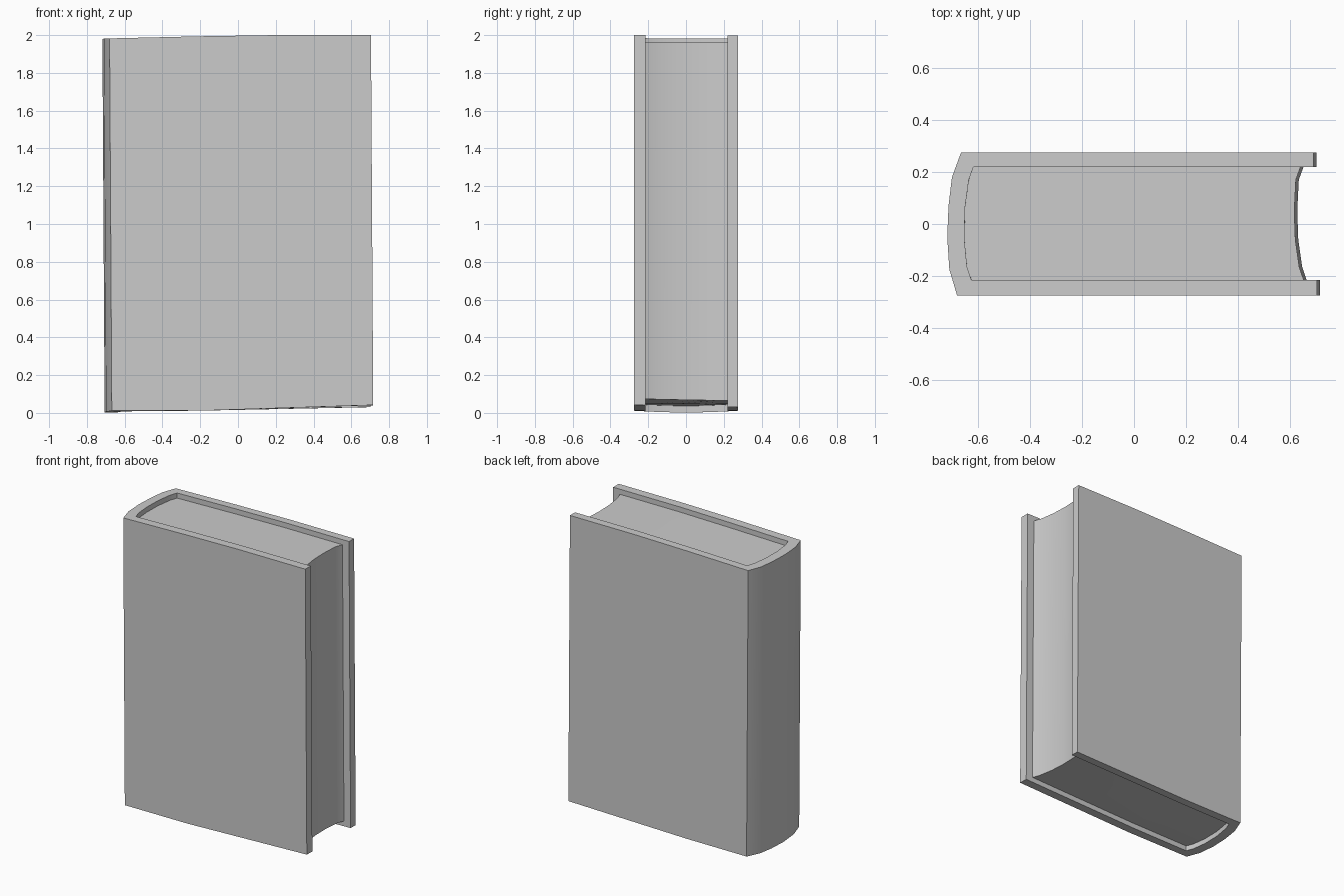
import bpy, bmesh, math
from mathutils import Vector

default = bpy.data.objects.get("Cube")
if default:
    bpy.data.objects.remove(default)

grey = bpy.data.materials.new("plain grey")
grey.use_nodes = True
colour = (0.6, 0.6, 0.6, 1)
grey.diffuse_color = colour
grey.node_tree.nodes["Principled BSDF"].inputs["Base Color"].default_value = colour


def warp(x, y, top, inset):
    """Slightly crooked book: ends rise towards the fore edge, sides lean."""
    if top:
        z = 2.0 - 0.018 * max(0, (0.2 - x) / 0.9) ** 1.3 - 0.006 * (y + 0.28) - inset
    else:
        z = 0.012 + (0.024 - 0.02 * y) * max(0, (x + 0.2) / 0.9)
        if x < -0.6:
            z -= 0.01 * math.cos(y * 5.5)
        z += inset
    return (x + 0.006 * (2 - z), y, z)


def extruded_grid(name, rows, inset=0):
    """Quads between matching rows of plan points, raised into a solid."""
    bm = bmesh.new()
    layers = [[[bm.verts.new(warp(x, y, top, inset)) for x, y in row]
               for row in rows] for top in (False, True)]
    low, high = layers
    m, n = len(rows), len(rows[0])
    for g in layers:
        for i in range(m - 1):
            for j in range(n - 1):
                bm.faces.new((g[i][j], g[i][j + 1], g[i + 1][j + 1], g[i + 1][j]))
    # Walls around the outline
    ring = ([(0, j) for j in range(n)] + [(i, n - 1) for i in range(1, m)]
            + [(m - 1, j) for j in range(n - 2, -1, -1)]
            + [(i, 0) for i in range(m - 2, 0, -1)])
    for (a, b), (c, d) in zip(ring, ring[1:] + ring[:1]):
        bm.faces.new((low[a][b], low[c][d], high[c][d], high[a][b]))
    bmesh.ops.recalc_face_normals(bm, faces=bm.faces)
    mesh = bpy.data.meshes.new(name)
    bm.to_mesh(mesh)
    bm.free()
    mesh.materials.append(grey)
    ob = bpy.data.objects.new(name, mesh)
    bpy.context.collection.objects.link(ob)
    bpy.ops.object.select_all(action='DESELECT')
    ob.select_set(True)
    bpy.context.view_layer.objects.active = ob
    bpy.ops.object.shade_smooth_by_angle(angle=math.radians(30))
    return ob


# Curved spine, outside and inside, and the hollow fore edge, front to back
spine_out = [(-.68, -.275), (-.71, -.175), (-.718, -.05),
             (-.713, .07), (-.70, .18), (-.665, .275)]
spine_in = [(-.625, -.215), (-.642, -.165), (-.652, -.06),
            (-.65, .06), (-.635, .17), (-.617, .22)]
fore_edge = [(.652, -.215), (.635, -.165), (.62, -.06),
             (.616, .05), (.622, .17), (.64, .22)]


def cover_path(spine):
    """Front board, around the spine, and along the back board."""
    front, back = spine[0][1], spine[-1][1]
    steps = (.2, -.2)
    return ([(.704, front)] + [(x, front) for x in steps] + spine
            + [(x, back) for x in reversed(steps)] + [(.69, back)])


extruded_grid("cover", [cover_path(spine_out), cover_path(spine_in)])

# Page block, recessed at both ends
columns = [[tuple(Vector(a).lerp(Vector(b), t)) for a, b in zip(spine_in, fore_edge)]
           for t in (0, .35, .65, 1)]
extruded_grid("page_block", columns, inset=0.035)
